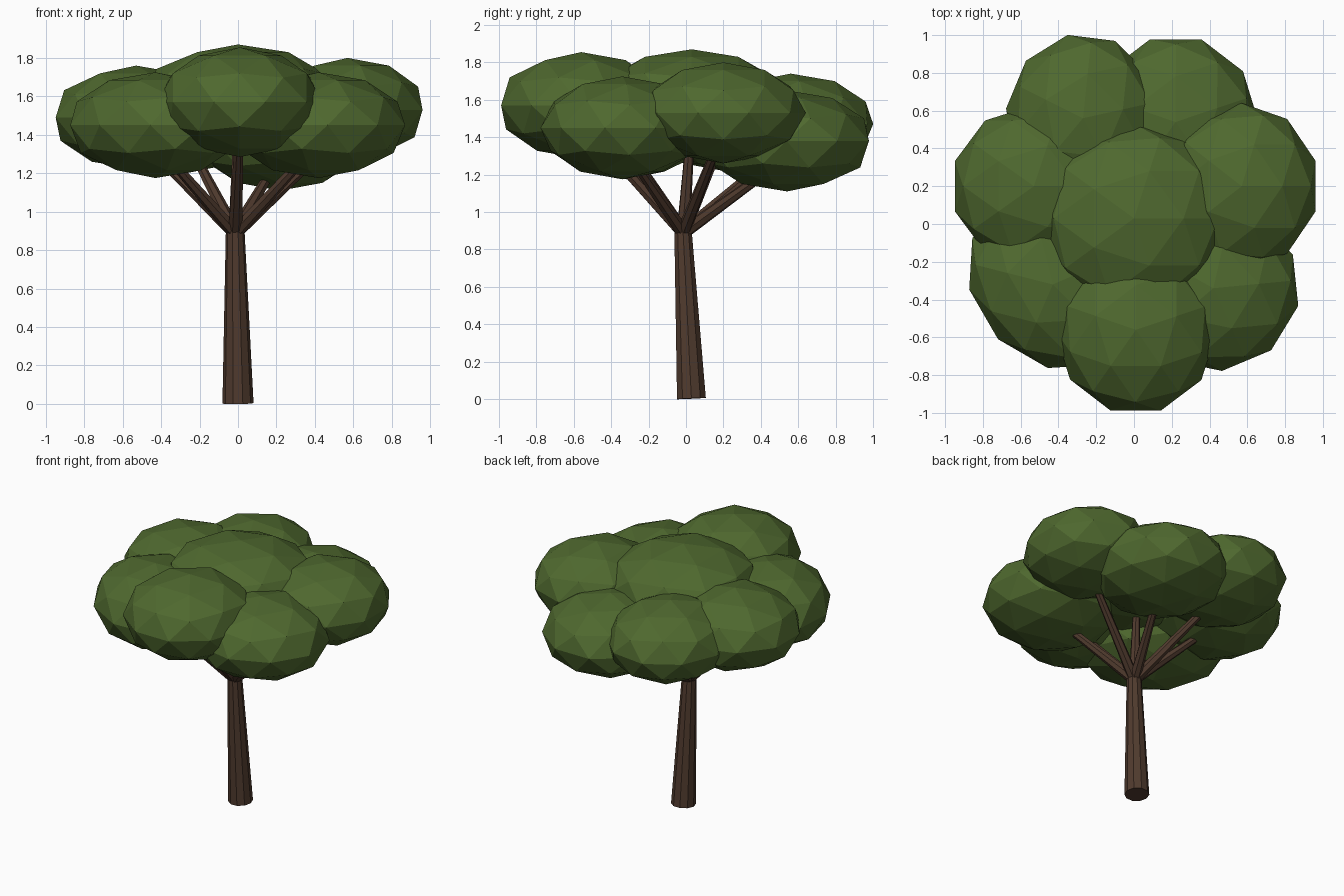
import bpy, math
from mathutils import Vector

if "Cube" in bpy.data.objects:
    bpy.data.objects.remove(bpy.data.objects["Cube"])


def material(name, rgb):
    m = bpy.data.materials.new(name)
    m.diffuse_color = (*rgb, 1)
    m.use_nodes = True
    m.node_tree.nodes["Principled BSDF"].inputs["Base Color"].default_value = m.diffuse_color
    return m


bark = material("brown bark", (0.080, 0.043, 0.027))
leaf = material("leaf green", (0.078, 0.140, 0.028))


def limb(name, a, b, r1, r2, sides):
    """Tapered cone running from point a to point b."""
    a, b = Vector(a), Vector(b)
    d = b - a
    bpy.ops.mesh.primitive_cone_add(vertices=sides, radius1=r1, radius2=r2,
                                    depth=d.length, location=(a + b) / 2)
    ob = bpy.context.object
    ob.rotation_euler = d.to_track_quat('Z', 'Y').to_euler()
    ob.name = name
    ob.data.materials.append(bark)


def clump(name, centre, radii, turn, yaw):
    """Flattened low-poly leaf ball; turn shifts its facets, yaw turns the whole."""
    bpy.ops.mesh.primitive_ico_sphere_add(subdivisions=2, radius=1, location=centre)
    ob = bpy.context.object
    ob.scale = radii
    ob.rotation_euler.z = math.radians(yaw)
    ob.name = name
    c, s = math.cos(turn), math.sin(turn)
    for v in ob.data.vertices:
        x, y, z = v.co
        v.co = (c * x - s * y, s * x + c * y, z)
    ob.data.materials.append(leaf)


# Slightly leaning trunk
fork = (-0.015, -0.017, 0.92)
limb("trunk", (0, 0.029, 0.003), fork, 0.081, 0.048, 10)

# Crown: centre, radii, facet turn, yaw
clumps = {
    "top": ((0.00, 0.03, 1.60), (0.50, 0.50, 0.27), 0.0, 0),
    "front": ((0.01, -0.56, 1.57), (0.43, 0.45, 0.285), 0.31, 0),
    "right": ((0.57, 0.20, 1.53), (0.41, 0.44, 0.27), 0.0, 0),
    "front_right": ((0.42, -0.34, 1.45), (0.46, 0.44, 0.275), 0.1, 0),
    "back_right": ((0.22, 0.54, 1.38), (0.44, 0.46, 0.27), 0.31, 0),
    "back_left": ((-0.27, 0.56, 1.47), (0.41, 0.45, 0.27), 0.2, 0),
    "left": ((-0.53, 0.20, 1.49), (0.44, 0.43, 0.27), 0.0, 0),
    "front_left": ((-0.43, -0.32, 1.45), (0.50, 0.41, 0.275), 0.0, -45),
}
base = Vector((-0.015, -0.015, 0.89))
for name, (centre, radii, turn, yaw) in clumps.items():
    clump("leaves_" + name, centre, radii, turn, yaw)
    # one branch into each clump, ending a little below its middle
    tip = Vector(centre) - Vector((0, 0, 0.09))
    limb("branch_" + name, base, base.lerp(tip, 0.85), 0.037, 0.023, 7)
